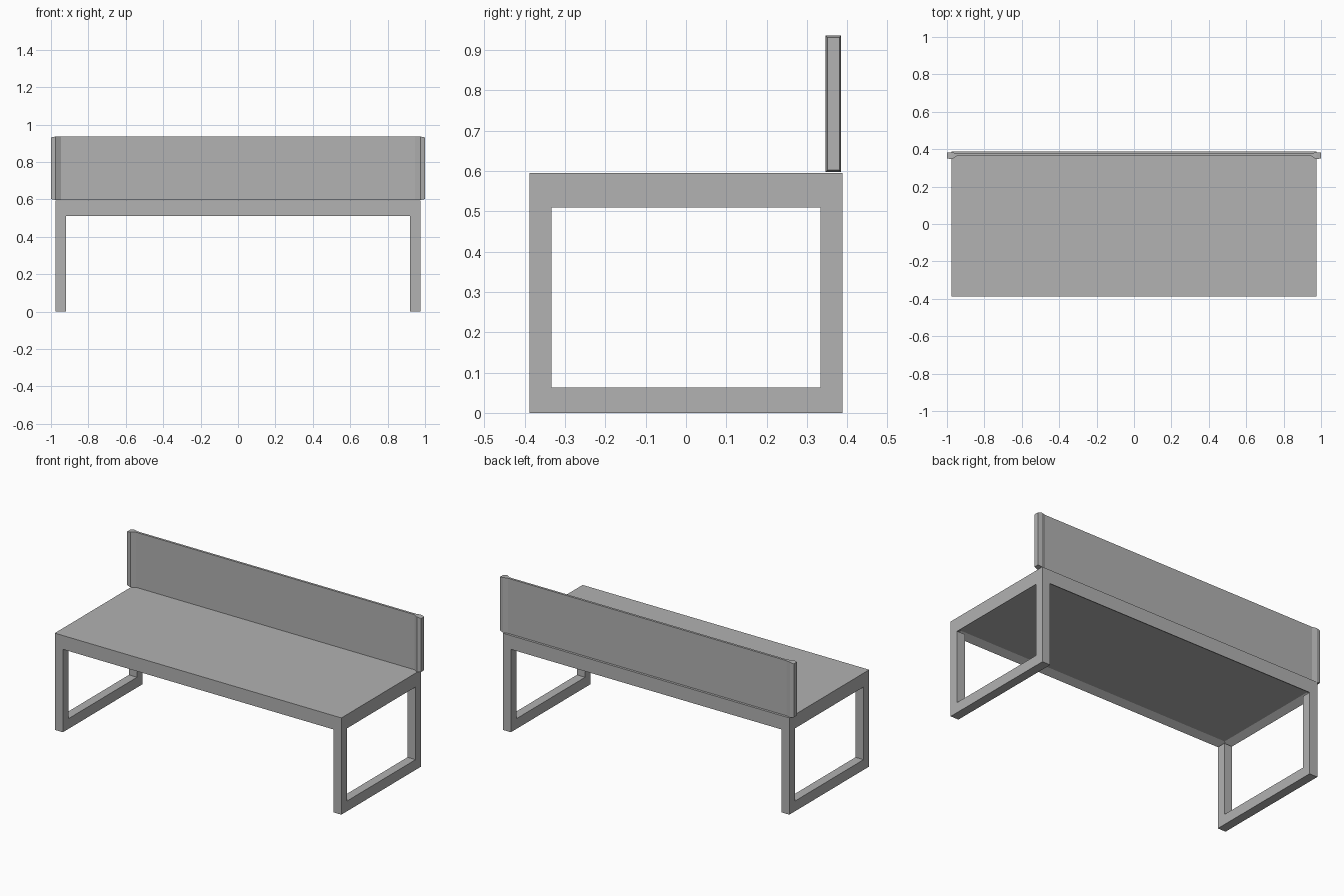
import bpy
import bmesh

cube = bpy.data.objects.get("Cube")
if cube:
    bpy.data.objects.remove(cube, do_unlink=True)

grey = bpy.data.materials.new("plain grey")
grey.use_nodes = True
colour = (0.445, 0.445, 0.445, 1)
grey.diffuse_color = colour
grey.node_tree.nodes["Principled BSDF"].inputs["Base Color"].default_value = colour

HALF_W, HALF_D, BAR = 0.975, 0.388, 0.055
SEAT_LOW, SEAT_TOP = 0.51, 0.595


def finish(bm, name):
    bmesh.ops.recalc_face_normals(bm, faces=bm.faces)
    mesh = bpy.data.meshes.new(name)
    bm.to_mesh(mesh)
    bm.free()
    mesh.materials.append(grey)
    obj = bpy.data.objects.new(name, mesh)
    bpy.context.collection.objects.link(obj)
    return obj


def loft(bm, sections):
    """Skin rectangles (x, y0, y1, z0, z1) along x and cap both ends."""
    rings = []
    for x, y0, y1, z0, z1 in sections:
        corners = [(y0, z0), (y1, z0), (y1, z1), (y0, z1)]
        rings.append([bm.verts.new((x, y, z)) for y, z in corners])
    for a, b in zip(rings, rings[1:]):
        for i in range(4):
            j = (i + 1) % 4
            bm.faces.new((a[i], a[j], b[j], b[i]))
    bm.faces.new(rings[0])
    bm.faces.new(rings[-1])


# Seat slab with a shallow recess underneath
bm = bmesh.new()
loft(bm, [(x, -HALF_D, HALF_D, SEAT_LOW, SEAT_TOP) for x in (-HALF_W, HALF_W)])
bmesh.ops.recalc_face_normals(bm, faces=bm.faces)
under = [f for f in bm.faces if f.normal.z < -0.9]
bmesh.ops.inset_region(bm, faces=under, thickness=BAR)
bmesh.ops.translate(bm, verts=under[0].verts, vec=(0, 0, 0.025))
finish(bm, "seat")

# Open leg frames: one U-shaped profile extruded across the bar width
for side, name in ((1, "left_leg_frame"), (-1, "right_leg_frame")):
    bm = bmesh.new()
    inner, floor = HALF_D - BAR, 0.063
    profile = [(-HALF_D, SEAT_LOW), (-HALF_D, 0), (HALF_D, 0), (HALF_D, SEAT_LOW),
               (inner, SEAT_LOW), (inner, floor), (-inner, floor), (-inner, SEAT_LOW)]
    face = bm.faces.new([bm.verts.new((side * HALF_W, y, z)) for y, z in profile])
    result = bmesh.ops.extrude_face_region(bm, geom=[face], use_keep_orig=True)
    moved = [v for v in result["geom"] if isinstance(v, bmesh.types.BMVert)]
    bmesh.ops.translate(bm, verts=moved, vec=(-side * BAR, 0, 0))
    finish(bm, name)

# Thin backrest that flares into a bevelled bead at each end
end = [(0.947, 0.363, 0.377, 0.597, 0.936),
       (0.975, 0.346, 0.384, 0.597, 0.936),
       (1.0, 0.351, 0.381, 0.602, 0.931)]
bm = bmesh.new()
loft(bm, [(-s[0], *s[1:]) for s in reversed(end)] + end)
finish(bm, "backrest")
